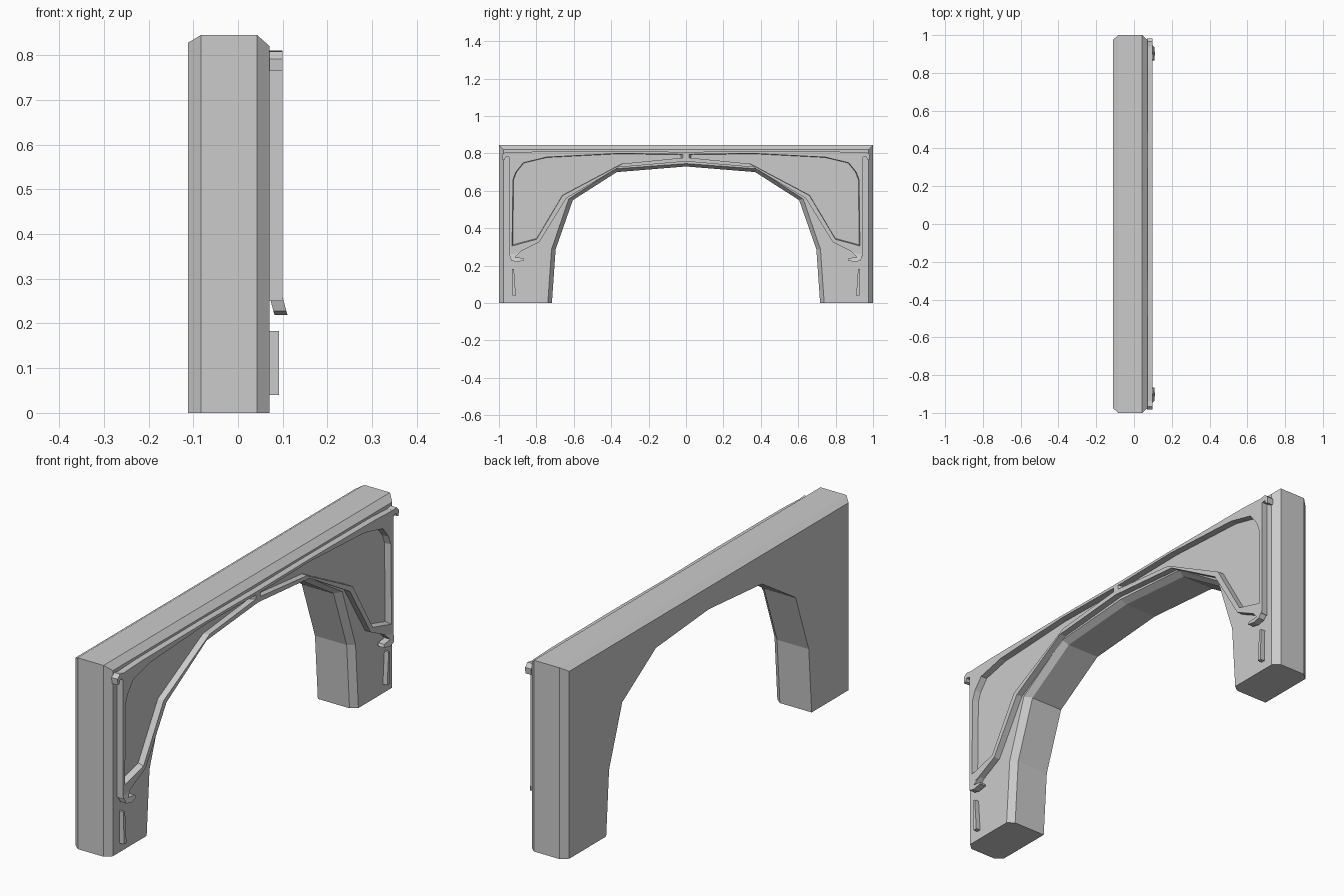
import bpy, bmesh

if "Cube" in bpy.data.objects:
    bpy.data.objects.remove(bpy.data.objects["Cube"])

def new_object(name, bm):
    bmesh.ops.recalc_face_normals(bm, faces=bm.faces)
    me = bpy.data.meshes.new(name)
    bm.to_mesh(me)
    bm.free()
    ob = bpy.data.objects.new(name, me)
    bpy.context.collection.objects.link(ob)
    return ob

def loft(name, sections):
    """Join equal-length loops of 3D points and cap both ends."""
    bm = bmesh.new()
    rings = [[bm.verts.new(p) for p in s] for s in sections]
    n = len(rings[0])
    for a, b in zip(rings, rings[1:]):
        for i in range(n):
            j = (i + 1) % n
            bm.faces.new((a[i], a[j], b[j], b[i]))
    caps = [bm.faces.new(rings[0]), bm.faces.new(rings[-1])]
    bm.normal_update()
    bmesh.ops.triangulate(bm, faces=caps, ngon_method='EAR_CLIP')
    return new_object(name, bm)

# Arch body: one outline swept through x, with chamfered edges
def arch_outline(x, side, top, lip):
    half = [(-.717 - lip, 0), (-.697 - lip, .287), (-.605 - lip, .55 + lip * .3),
            (-.37 - lip * .4, .70 + lip * .8)]
    inner = half + [(0, .73 + lip * .7)] + [(-y, z) for y, z in half[::-1]]
    outer = [(1 - side, 0), (1 - side, .845 - top), (-1 + side, .845 - top), (-1 + side, 0)]
    return [(x, y, z) for y, z in inner + outer]

loft("arch_body", [arch_outline(-.112, .025, .017, 0), arch_outline(-.083, 0, 0, 0),
                   arch_outline(.043, 0, 0, 0), arch_outline(.071, .025, .025, .022)])

# Raised frame around each spandrel: (opening edge, outer edge) pairs
PAIRS = [((-.93, .305), (-.945, .25)), ((-.925, .66), (-.945, .67)),
         ((-.91, .70), (-.945, .77)), ((-.87, .75), (-.95, .803)),
         ((-.745, .78), (-.82, .809)), ((-.355, .80), (-.36, .811)),
         ((-.015, .795), (0, .808)), ((-.015, .777), (0, .757)),
         ((-.34, .745), (-.36, .726)), ((-.66, .575), (-.64, .56)),
         ((-.80, .34), (-.785, .325)), ((-.87, .322), (-.885, .275))]

def spandrel_frame(name, s):
    bm = bmesh.new()
    def ring(x, k, shrink=0):
        pts = [p[k] for p in PAIRS]
        return [bm.verts.new((x, s * (y + (-.7 - y) * shrink), z + (.65 - z) * shrink))
                for y, z in pts]
    rings = [ring(.065, 1), ring(.099, 1), ring(.099, 0), ring(.065, 0, .02)]
    n = len(PAIRS)
    for k, (a, b) in enumerate(zip(rings, rings[1:] + rings[:1])):
        for i in range(n):
            if k == 0 and i == 6:      # the two frames meet here
                continue
            j = (i + 1) % n
            bm.faces.new((a[i], a[j], b[j], b[i]))
    return new_object(name, bm)

def prism(name, pts, s, x0, x1, shear=0, z_ref=0):
    loft(name, [[(x + shear * (z_ref - z), s * y, z) for y, z in pts] for x in (x0, x1)])

TOP_HOOK = [(-.94, .804), (-.965, .808), (-.982, .792), (-.98, .765), (-.968, .768),
            (-.965, .782), (-.94, .78)]
FOOT_HOOK = [(-.945, .262), (-.885, .275), (-.915, .245), (-.87, .24), (-.865, .228),
             (-.905, .219), (-.935, .228)]
WEDGE = [(-.93, .183), (-.92, .183), (-.91, .04), (-.928, .04)]

for side, s in (("left", 1), ("right", -1)):
    spandrel_frame("spandrel_frame_" + side, s)
    # Curled ends at the top and bottom of the frame
    prism("top_hook_" + side, TOP_HOOK, s, .07, .099)
    prism("foot_hook_" + side, FOOT_HOOK, s, .07, .099, .27, .262)
    # Tapered inlay low on the leg
    prism("leg_wedge_" + side, WEDGE, s, .065, .092)
